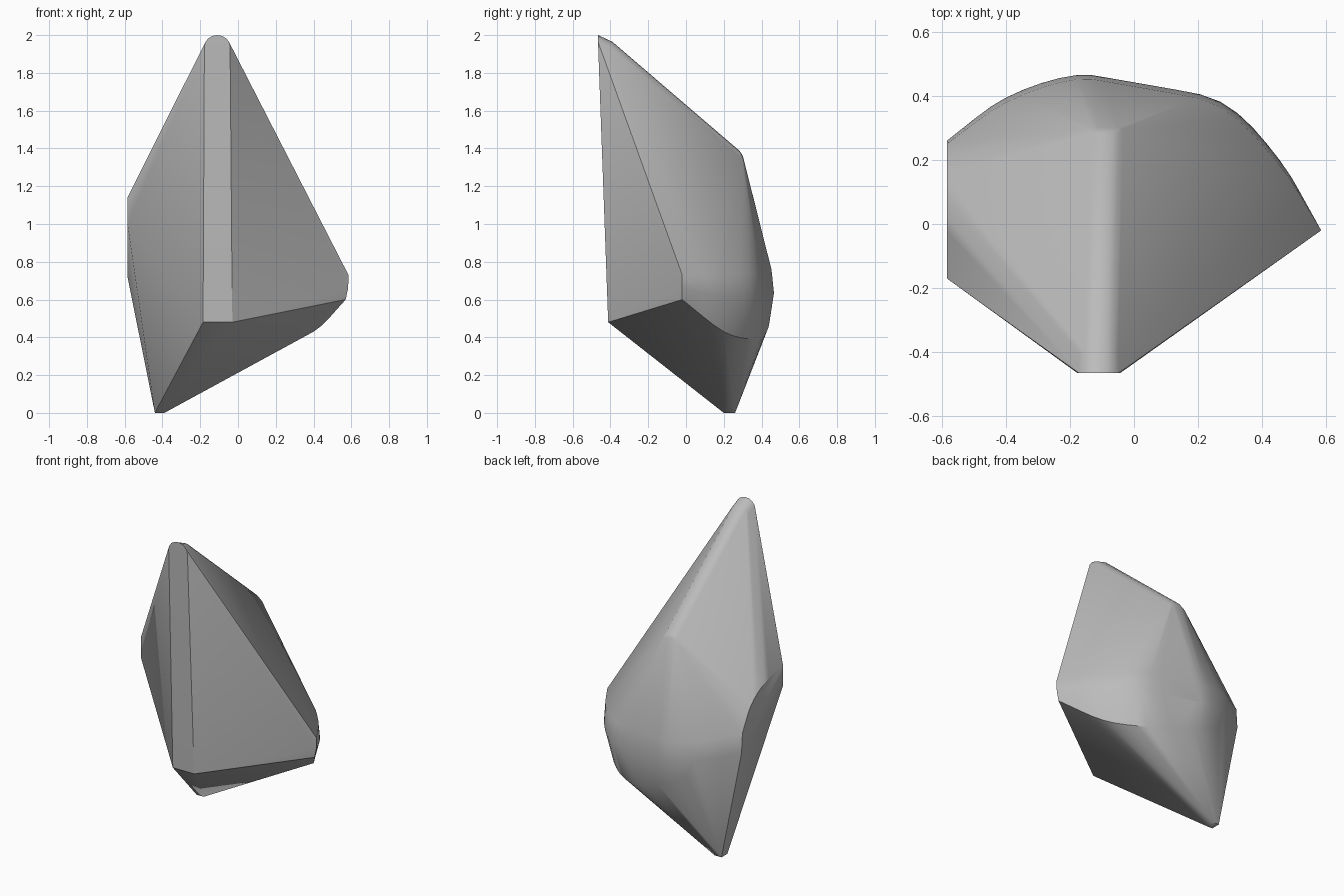
import bpy, bmesh
from mathutils import Vector
from math import radians, sin, cos, pi

cube = bpy.data.objects.get("Cube")
if cube:
    bpy.data.objects.remove(cube, do_unlink=True)


def smooth_path(points, steps=4):
    """Sample a smooth curve through the given points."""
    p = [Vector(q) for q in points]
    p = [2 * p[0] - p[1]] + p + [2 * p[-1] - p[-2]]
    out = []
    for a, b, c, d in zip(p, p[1:], p[2:], p[3:]):
        for i in range(steps):
            t = i / steps
            out.append(0.5 * (2 * b + (c - a) * t + (2 * a - 5 * b + 4 * c - d) * t * t
                              + (3 * b - a - 3 * c + d) * t ** 3))
    return out + [p[-2]]


def rounded_end(center, across, up, steps=8):
    """Half-round arc closing the end of the ridge."""
    c, a, u = Vector(center), Vector(across), Vector(up)
    return [c + a * cos(pi * i / steps) + u * sin(pi * i / steps) for i in range(steps + 1)]


# bulging back: upper rim, widest line and lower rim
upper_rim = [(.585, -.02, .73), (.45, .19, .73), (.26, .37, .74), (0, .425, .76),
             (-.18, .452, .76), (-.4, .38, .8), (-.585, .25, .85)]
widest_line = [(.583, -.02, .66), (.455, .2, .62), (.27, .382, .62), (0, .437, .62),
               (-.18, .465, .64), (-.4, .395, .68), (-.585, .26, .72)]
lower_rim = [(.57, -.02, .6), (.4, .2, .43), (.2, .36, .39), (0, .42, .42),
             (-.2, .44, .5), (-.4, .38, .6), (-.585, .26, .72)]
# curved edge of the flat side
side_edge = [(-.585, .25, .85), (-.585, .16, 1.0), (-.585, .02, 1.09), (-.585, -.17, 1.14)]

points = []
for path in (upper_rim, widest_line, lower_rim, side_edge):
    points += smooth_path(path)
points.append(Vector((-.585, -.17, 1.0)))

# rounded ridge from the tip to the back shoulder
points += rounded_end((-.11, -.465, 1.94), (.068, 0, 0), (0, 0, .06))
points += rounded_end((-.11, -.41, 1.92), (.066, 0, 0), (0, .02, .045))
points += rounded_end((-.09, .275, 1.34), (.06, 0, 0), (0, .01, .046))
points += rounded_end((-.09, .297, 1.33), (.06, 0, 0), (0, .004, .03))

# narrow front edge and small foot
points += [Vector((x, -.412, .48)) for x in (-.185, -.03)]
points += [Vector((x, y, 0)) for x in (-.44, -.39) for y in (.2, .26)]

# wrap everything in one convex shell
bm = bmesh.new()
for co in points:
    bm.verts.new(co)
bmesh.ops.remove_doubles(bm, verts=bm.verts[:], dist=.002)
hull = bmesh.ops.convex_hull(bm, input=bm.verts[:])
inner = {g for g in hull["geom_interior"] + hull["geom_unused"]
         if isinstance(g, bmesh.types.BMVert)}
bmesh.ops.delete(bm, geom=list(inner), context='VERTS')
bmesh.ops.dissolve_limit(bm, angle_limit=radians(1), verts=bm.verts[:], edges=bm.edges[:])
bmesh.ops.recalc_face_normals(bm, faces=bm.faces[:])
mesh = bpy.data.meshes.new("rock")
bm.to_mesh(mesh)
bm.free()

rock = bpy.data.objects.new("rock", mesh)
bpy.context.collection.objects.link(rock)

# stone colour
stone = bpy.data.materials.new("stone_grey")
stone.use_nodes = True
colour = (.5, .5, .5, 1)
stone.diffuse_color = colour
stone.node_tree.nodes["Principled BSDF"].inputs["Base Color"].default_value = colour
mesh.materials.append(stone)

bpy.ops.object.select_all(action='DESELECT')
rock.select_set(True)
bpy.context.view_layer.objects.active = rock
bpy.ops.object.shade_smooth_by_angle(angle=radians(30))
